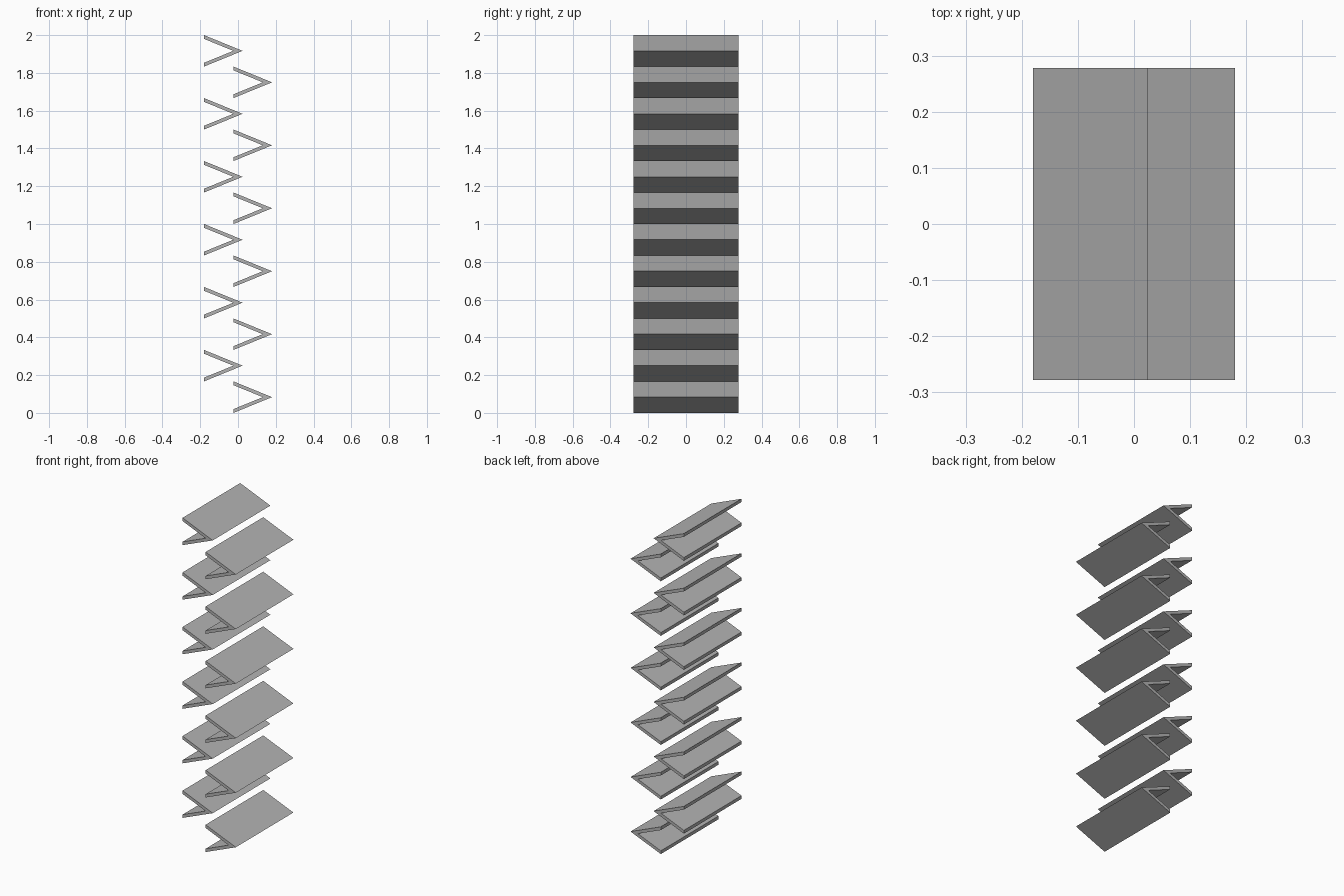
import bpy
import bmesh

cube = bpy.data.objects.get("Cube")
if cube:
    bpy.data.objects.remove(cube, do_unlink=True)

# Single grey finish
grey = bpy.data.materials.new("plain grey")
grey.use_nodes = True
colour = (0.45, 0.45, 0.45, 1)
grey.diffuse_color = colour
grey.node_tree.nodes["Principled BSDF"].inputs["Base Color"].default_value = colour

COUNT = 12
PITCH = 2 / COUNT        # height of one chevron
REACH = 0.204            # open edge to tip
DEPTH = 0.556
WALL = 0.02              # vertical wall thickness
HALF_WIDTH = 0.18


def chevron(name, x, z):
    """V-shaped bar, open towards -x, extruded along y."""
    half = PITCH / 2
    inner = REACH * (1 - WALL / half)
    profile = [(0, -half), (REACH, 0), (0, half),
               (0, half - WALL), (inner, 0), (0, WALL - half)]
    bm = bmesh.new()
    verts = [bm.verts.new((px, -DEPTH / 2, pz)) for px, pz in profile]
    # Each arm is its own quad so the front shows a clean mitre
    upper = bm.faces.new([verts[i] for i in (1, 2, 3, 4)])
    lower = bm.faces.new([verts[i] for i in (0, 1, 4, 5)])
    bmesh.ops.dissolve_faces(bm, faces=[upper, lower])
    front = bm.faces[:]
    ext = bmesh.ops.extrude_face_region(bm, geom=front, use_keep_orig=True)
    moved = [g for g in ext["geom"] if isinstance(g, bmesh.types.BMVert)]
    bmesh.ops.translate(bm, vec=(0, DEPTH, 0), verts=moved)
    bmesh.ops.recalc_face_normals(bm, faces=bm.faces[:])
    mesh = bpy.data.meshes.new(name)
    bm.to_mesh(mesh)
    bm.free()
    mesh.materials.append(grey)
    obj = bpy.data.objects.new(name, mesh)
    obj.location = (x, 0, z)
    bpy.context.collection.objects.link(obj)


# Stack of chevrons, alternately offset to either side
for i in range(COUNT):
    side = "left" if i % 2 == 0 else "right"
    x = HALF_WIDTH - REACH if side == "left" else -HALF_WIDTH
    chevron(f"{side}_chevron_{i // 2 + 1}", x, PITCH * (i + 0.5))
